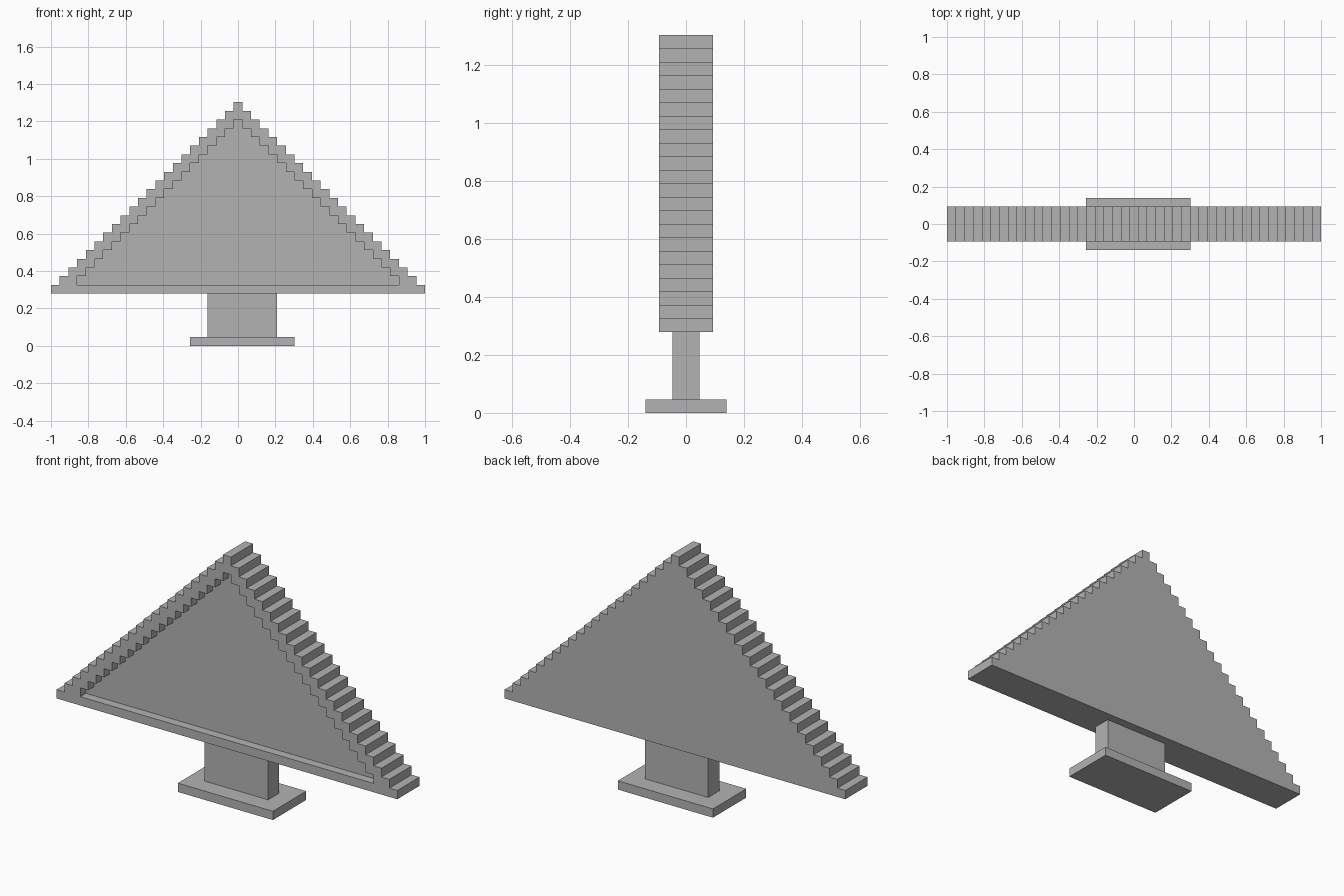
import bpy
import bmesh

if "Cube" in bpy.data.objects:
    bpy.data.objects.remove(bpy.data.objects["Cube"], do_unlink=True)

ROWS = 22
U = 2.0 / (2 * ROWS - 1)   # one block
BASE_Z = 6 * U             # underside of the stepped triangle

grey = bpy.data.materials.new("plain_grey")
grey.use_nodes = True
colour = (0.45, 0.45, 0.45, 1.0)
grey.diffuse_color = colour
grey.node_tree.nodes["Principled BSDF"].inputs["Base Color"].default_value = colour


def add_object(name, bm):
    bmesh.ops.recalc_face_normals(bm, faces=bm.faces)
    mesh = bpy.data.meshes.new(name)
    bm.to_mesh(mesh)
    bm.free()
    mesh.materials.append(grey)
    obj = bpy.data.objects.new(name, mesh)
    bpy.context.collection.objects.link(obj)
    return obj


def box(name, x0, x1, half_depth, z0, z1):
    bm = bmesh.new()
    bmesh.ops.create_cube(bm, size=1)
    for v in bm.verts:
        v.co.x = (x0 if v.co.x < 0 else x1) * U
        v.co.y = (-1 if v.co.y < 0 else 1) * half_depth * U
        v.co.z = (z0 if v.co.z < 0 else z1) * U
    return add_object(name, bm)


def stepped_triangle(name, rows, z0, y0, y1):
    """Extruded triangle whose sides climb one block per row."""
    right = []
    for i in range(rows):
        x = (rows - 0.5 - i) * U
        right += [(x, z0 + i * U), (x, z0 + (i + 1) * U)]
    outline = right + [(-x, z) for x, z in reversed(right)]
    bm = bmesh.new()
    face = bm.faces.new([bm.verts.new((x, y0, z)) for x, z in outline])
    made = bmesh.ops.extrude_face_region(bm, geom=[face])["geom"]
    moved = [g for g in made if isinstance(g, bmesh.types.BMVert)]
    bmesh.ops.translate(bm, verts=moved, vec=(0, y1 - y0, 0))
    return add_object(name, bm)


# Stepped panel with a recess one block deep in the front
panel = stepped_triangle("stepped_panel", ROWS, BASE_Z, -2 * U, 2 * U)
cutter = stepped_triangle("recess_cutter", ROWS - 3, BASE_Z + U, -3 * U, -U)
cutter.hide_render = True

cut = panel.modifiers.new("recess", "BOOLEAN")
cut.operation = "DIFFERENCE"
cut.solver = "EXACT"
cut.object = cutter
bpy.context.view_layer.objects.active = panel
bpy.ops.object.modifier_apply(modifier=cut.name)
bpy.data.objects.remove(cutter, do_unlink=True)

# Post and foot, half a block off centre
box("post", -3.5, 4.5, 1, 1, 6)
box("foot", -5.5, 6.5, 3, 0, 1)
